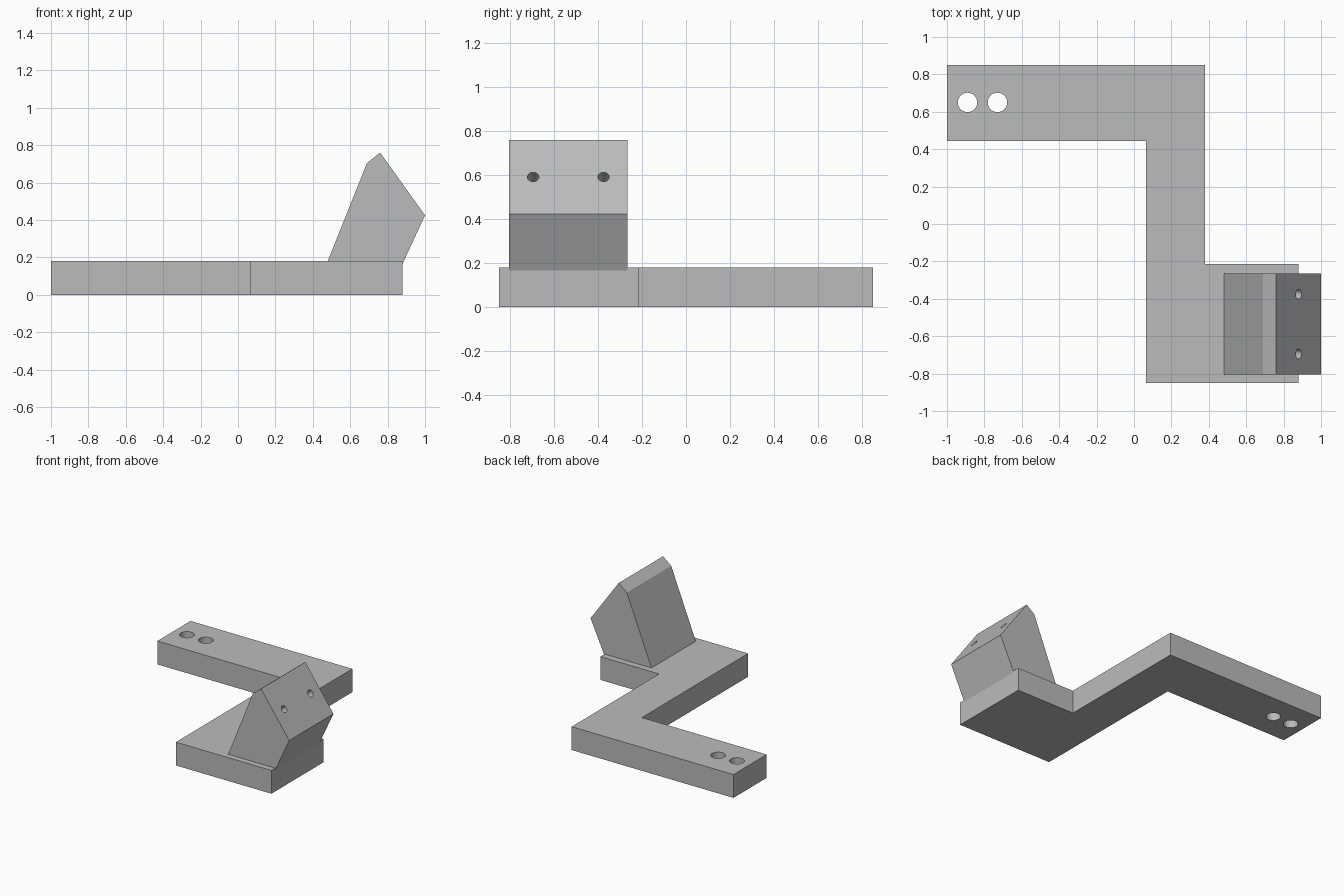
import bpy
from math import atan2, pi
from mathutils import Vector

if "Cube" in bpy.data.objects:
    bpy.data.objects.remove(bpy.data.objects["Cube"])

grey = bpy.data.materials.new("plain grey")
grey.use_nodes = True
COLOUR = (0.5, 0.5, 0.5, 1)
grey.diffuse_color = COLOUR
grey.node_tree.nodes["Principled BSDF"].inputs["Base Color"].default_value = COLOUR


def prism(name, outline, start, end, place):
    """Extrude an outline from start to end; place maps (a, b, depth) to xyz."""
    n = len(outline)
    verts = [place(a, b, d) for d in (start, end) for a, b in outline]
    faces = [tuple(range(n))[::-1], tuple(range(n, 2 * n))]
    faces += [(i, (i + 1) % n, (i + 1) % n + n, i + n) for i in range(n)]
    mesh = bpy.data.meshes.new(name)
    mesh.from_pydata(verts, [], faces)
    mesh.materials.append(grey)
    obj = bpy.data.objects.new(name, mesh)
    bpy.context.collection.objects.link(obj)
    return obj


def drill(target, centre, radius, depth, tilt=0):
    """Cut a round hole, centred on a point and tilted about y."""
    bpy.ops.mesh.primitive_cylinder_add(vertices=32, radius=radius, depth=depth,
                                        location=centre, rotation=(0, tilt, 0))
    cutter = bpy.context.object
    cutter.name = target.name + "_hole_cutter"
    cutter.data.materials.append(grey)
    cutter.hide_render = True
    mod = target.modifiers.new("hole", 'BOOLEAN')
    mod.operation = 'DIFFERENCE'
    mod.solver = 'EXACT'
    mod.object = cutter
    bpy.context.view_layer.objects.active = target
    bpy.ops.object.modifier_apply(modifier=mod.name)
    bpy.data.objects.remove(cutter)


# Stepped base plate with two through holes at the far end
plate = prism("base_plate", [(-1, 0.445), (0.065, 0.445), (0.065, -0.85), (0.88, -0.85),
                             (0.88, -0.215), (0.38, -0.215), (0.38, 0.85), (-1, 0.85)],
              0, 0.18, lambda a, b, d: (a, b, d))
for x in (-0.89, -0.73):
    drill(plate, (x, 0.65, 0.09), 0.052, 0.5)

# Slanted block leaning outward over the plate's edge
top, nose = Vector((0.76, 0.76)), Vector((1, 0.425))
block = prism("slanted_block", [(0.44, 0.08), (0.84, 0.08), nose, top, (0.69, 0.705)],
              -0.265, -0.805, lambda a, b, d: (a, d, b))

# Two blind screw holes square to the sloping face
mid = (top + nose) / 2
slope = nose - top
tilt = pi / 2 - atan2(slope.x, -slope.y)
for y in (-0.375, -0.695):
    drill(block, (mid.x, y, mid.y), 0.026, 0.3, tilt)
